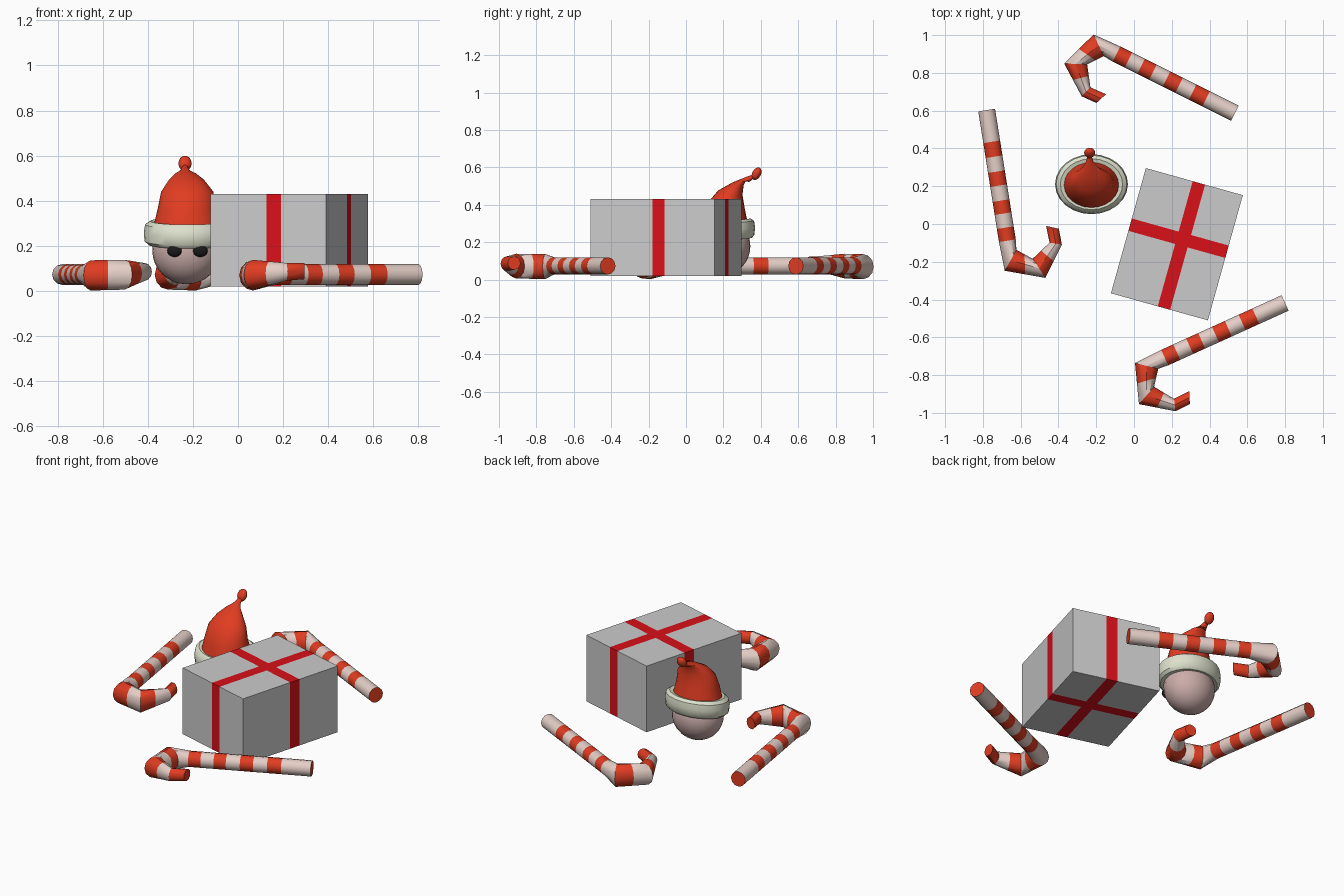
import bpy, bmesh, math
from mathutils import Vector, Matrix

if "Cube" in bpy.data.objects:
    bpy.data.objects.remove(bpy.data.objects["Cube"])


def material(name, rgb):
    m = bpy.data.materials.new(name)
    m.diffuse_color = (*rgb, 1)
    m.use_nodes = True
    m.node_tree.nodes["Principled BSDF"].inputs["Base Color"].default_value = m.diffuse_color
    return m


RED = material("red", (0.75, 0.045, 0.015))
CREAM = material("stripe_white", (0.78, 0.62, 0.57))
RIBBON = material("ribbon_red", (0.7, 0.005, 0.01))
SKIN = material("skin", (0.6, 0.42, 0.4))
FUR = material("fur", (0.72, 0.75, 0.6))
BLACK = material("black", (0.01, 0.01, 0.01))


def finish(name, bm, mats, angle=None):
    bmesh.ops.recalc_face_normals(bm, faces=bm.faces)
    me = bpy.data.meshes.new(name)
    bm.to_mesh(me)
    bm.free()
    ob = bpy.data.objects.new(name, me)
    bpy.context.collection.objects.link(ob)
    for m in mats:
        me.materials.append(m)
    if angle:
        bpy.ops.object.select_all(action='DESELECT')
        bpy.context.view_layer.objects.active = ob
        ob.select_set(True)
        bpy.ops.object.shade_smooth_by_angle(angle=math.radians(angle))
    return ob


def loft(name, rings, mats, bands=None, caps=(0, 0), angle=40):
    """Skin a list of point rings; bands gives each segment's material slot."""
    bm = bmesh.new()
    vs = [[bm.verts.new(p) for p in r] for r in rings]
    n = len(vs[0])
    for k in range(len(vs) - 1):
        for i in range(n):
            j = (i + 1) % n
            f = bm.faces.new((vs[k][i], vs[k][j], vs[k + 1][j], vs[k + 1][i]))
            f.material_index = bands[k] if bands else 0
    for r, slot in zip((vs[0], vs[-1]), caps):
        bm.faces.new(r).material_index = slot
    return finish(name, bm, mats, angle)


def ellipsoid(name, loc, radii, mat, tilt=0):
    bm = bmesh.new()
    mx = Matrix.Translation(loc) @ Matrix.Rotation(tilt, 4, 'X') @ Matrix.Diagonal((*radii, 1))
    bmesh.ops.create_uvsphere(bm, u_segments=24, v_segments=16, radius=1, matrix=mx)
    return finish(name, bm, [mat], 60)


def oval(cx, cy, z, rx, ry, slope, n=24):
    pts = []
    for i in range(n):
        a = 2 * math.pi * i / n
        dy = ry * math.sin(a)
        pts.append((cx + rx * math.cos(a), cy + dy, z + slope * dy))
    return pts


# gift box with ribbon bands cut into its faces
W, D, H, RW = 0.533, 0.688, 0.41, 0.034
OX, OY = 0.025, 0.033
bm = bmesh.new()
bmesh.ops.create_cube(bm, size=1, matrix=Matrix.Diagonal((W, D, H, 1)))
for axis, off in ((0, OX), (1, OY)):
    for s in (-RW, RW):
        co, no = Vector(), Vector()
        co[axis], no[axis] = off + s, 1
        bmesh.ops.bisect_plane(bm, geom=bm.verts[:] + bm.edges[:] + bm.faces[:],
                               plane_co=co, plane_no=no)
for f in bm.faces:
    c = f.calc_center_median()
    if abs(c.x - OX) < RW or abs(c.y - OY) < RW:
        f.material_index = 1
grey = material("box_grey", (0.8, 0.8, 0.8))
box = finish("gift_box", bm, [grey, RIBBON])
box.location = (0.227, -0.107, 0.225)
box.rotation_euler.z = math.radians(-15.6)

# candy canes: sections as (outer u, v, inner u, v, height, vertical radius)
shaft = [(u, -0.045, u, 0.045, 0.073, 0.046)
         for u in (0, 0.17, 0.25, 0.33, 0.405, 0.485, 0.555, 0.63, 0.70)]
hook = [(0.855, -0.039, 0.756, 0.040, 0.069, 0.067),
        (0.926, 0.168, 0.815, 0.118, 0.072, 0.066),
        (0.766, 0.282, 0.745, 0.219, 0.085, 0.039),
        (0.680, 0.279, 0.655, 0.215, 0.088, 0.036)]


def mid(a, b):
    return tuple((p + q) / 2 for p, q in zip(a, b))


sections = shaft + [hook[0], mid(hook[0], hook[1]), hook[1],
                    mid(hook[1], hook[2]), hook[2], hook[3]]
stripes = [(k + 1) % 2 for k in range(8)] + [1, 0, 1, 0, 1, 0]


def candy_cane(name, end, heading):
    mx = Matrix.Translation((*end, 0)) @ Matrix.Rotation(math.radians(heading), 4, 'Z')
    rings = []
    for ou, ov, iu, iv, z, r in sections:
        c = Vector(((ou + iu) / 2, (ov + iv) / 2, z))
        side = Vector(((ou - iu) / 2, (ov - iv) / 2, 0))
        rings.append([mx @ (c + side * math.cos(a) + Vector((0, 0, r * math.sin(a))))
                      for a in (2 * math.pi * i / 12 for i in range(12))])
    loft(name, rings, [RED, CREAM], stripes, angle=35)


candy_cane("candy_cane_left", (-0.78, 0.603), -81)
candy_cane("candy_cane_back", (0.534, 0.587), 153.5)
candy_cane("candy_cane_front", (0.80, -0.418), 204.4)

# head and eyes
ellipsoid("head", (-0.228, 0.21, 0.178), (0.152, 0.134, 0.148), SKIN)
for side, x in (("left", -0.28), ("right", -0.168)):
    ellipsoid("eye_" + side, (x, 0.087, 0.178), (0.034, 0.02, 0.027), BLACK)

# fur band around the hat
band = [(0.21, 0.145, 0.115), (0.205, 0.172, 0.14), (0.22, 0.189, 0.154),
        (0.26, 0.193, 0.159), (0.295, 0.187, 0.153), (0.31, 0.165, 0.135),
        (0.305, 0.14, 0.115)]
loft("hat_band", [oval(-0.225, 0.211, z, rx, ry, 0.12) for z, rx, ry in band], [FUR])

# drooping hat and its bobble
cone = [(-0.225, 0.207, 0.285, 0.15, 0.124, 0.1),
        (-0.227, 0.207, 0.37, 0.128, 0.107, 0.1),
        (-0.225, 0.216, 0.44, 0.116, 0.086, 0.15),
        (-0.228, 0.240, 0.49, 0.08, 0.068, 0.2),
        (-0.232, 0.283, 0.522, 0.045, 0.036, 0.1),
        (-0.235, 0.322, 0.532, 0.022, 0.017, -0.6),
        (-0.235, 0.355, 0.55, 0.012, 0.008, -1.0)]
loft("hat", [oval(*c) for c in cone], [RED])
ellipsoid("hat_bobble", (-0.235, 0.377, 0.566), (0.029, 0.023, 0.036), RED, -0.5)
